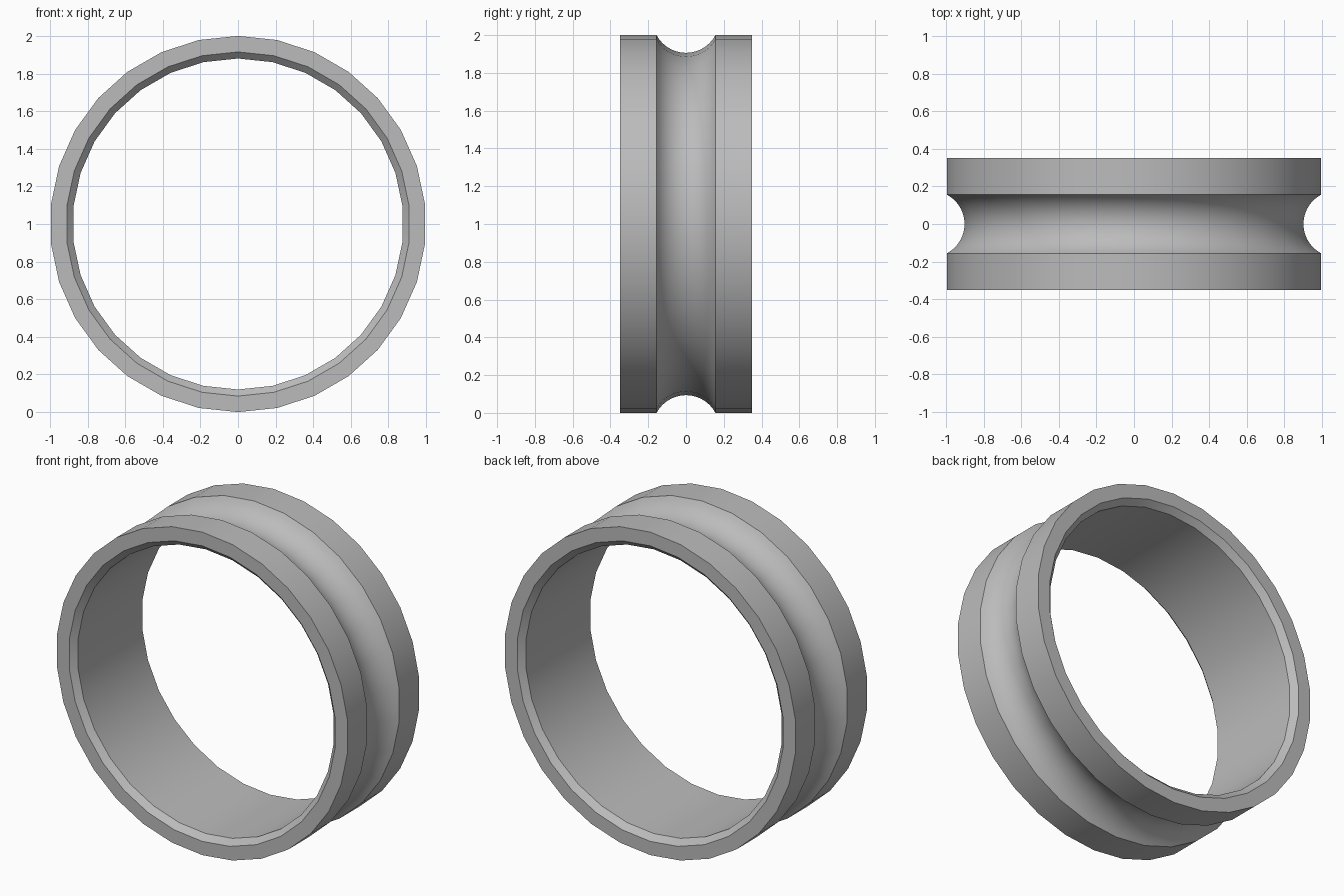
import bpy, bmesh, math

if "Cube" in bpy.data.objects:
    bpy.data.objects.remove(bpy.data.objects["Cube"])

SIDES = 30
OUTER, INNER, HALF_WIDTH = 1.0, 0.88, 0.35
CHAMFER = 0.035
GROOVE_HALF, GROOVE_DEPTH, GROOVE_STEPS = 0.156, 0.094, 14

# Cross-section as (radius, y): outer wall with round groove, bore with chamfers
arc_r = (GROOVE_HALF ** 2 + GROOVE_DEPTH ** 2) / (2 * GROOVE_DEPTH)
arc_mid = OUTER - GROOVE_DEPTH + arc_r
sweep = math.asin(GROOVE_HALF / arc_r)
profile = [(OUTER, -HALF_WIDTH)]
for i in range(GROOVE_STEPS + 1):
    a = -sweep + 2 * sweep * i / GROOVE_STEPS
    profile.append((arc_mid - arc_r * math.cos(a), arc_r * math.sin(a)))
profile += [
    (OUTER, HALF_WIDTH),
    (INNER + CHAMFER, HALF_WIDTH),
    (INNER, HALF_WIDTH - CHAMFER),
    (INNER, -HALF_WIDTH + CHAMFER),
    (INNER + CHAMFER, -HALF_WIDTH),
]

# Sweep the section around the y axis, with a corner at the very top
bm = bmesh.new()
rings = []
for s in range(SIDES):
    t = 2 * math.pi * s / SIDES
    rings.append([bm.verts.new((r * math.sin(t), y, 1 + r * math.cos(t)))
                  for r, y in profile])
n = len(profile)
for s in range(SIDES):
    a, b = rings[s], rings[(s + 1) % SIDES]
    for i in range(n):
        j = (i + 1) % n
        bm.faces.new((a[i], a[j], b[j], b[i]))
bmesh.ops.recalc_face_normals(bm, faces=bm.faces)

mesh = bpy.data.meshes.new("grooved_ring")
bm.to_mesh(mesh)
bm.free()
ring = bpy.data.objects.new("grooved_ring", mesh)
bpy.context.collection.objects.link(ring)

# Plain grey metal
grey = bpy.data.materials.new("grey")
grey.diffuse_color = (0.5, 0.5, 0.5, 1)
grey.use_nodes = True
grey.node_tree.nodes["Principled BSDF"].inputs["Base Color"].default_value = grey.diffuse_color
mesh.materials.append(grey)

# Smooth shading with crisp rim, groove and chamfer edges
bpy.context.view_layer.objects.active = ring
ring.select_set(True)
bpy.ops.object.shade_smooth_by_angle(angle=math.radians(30))
